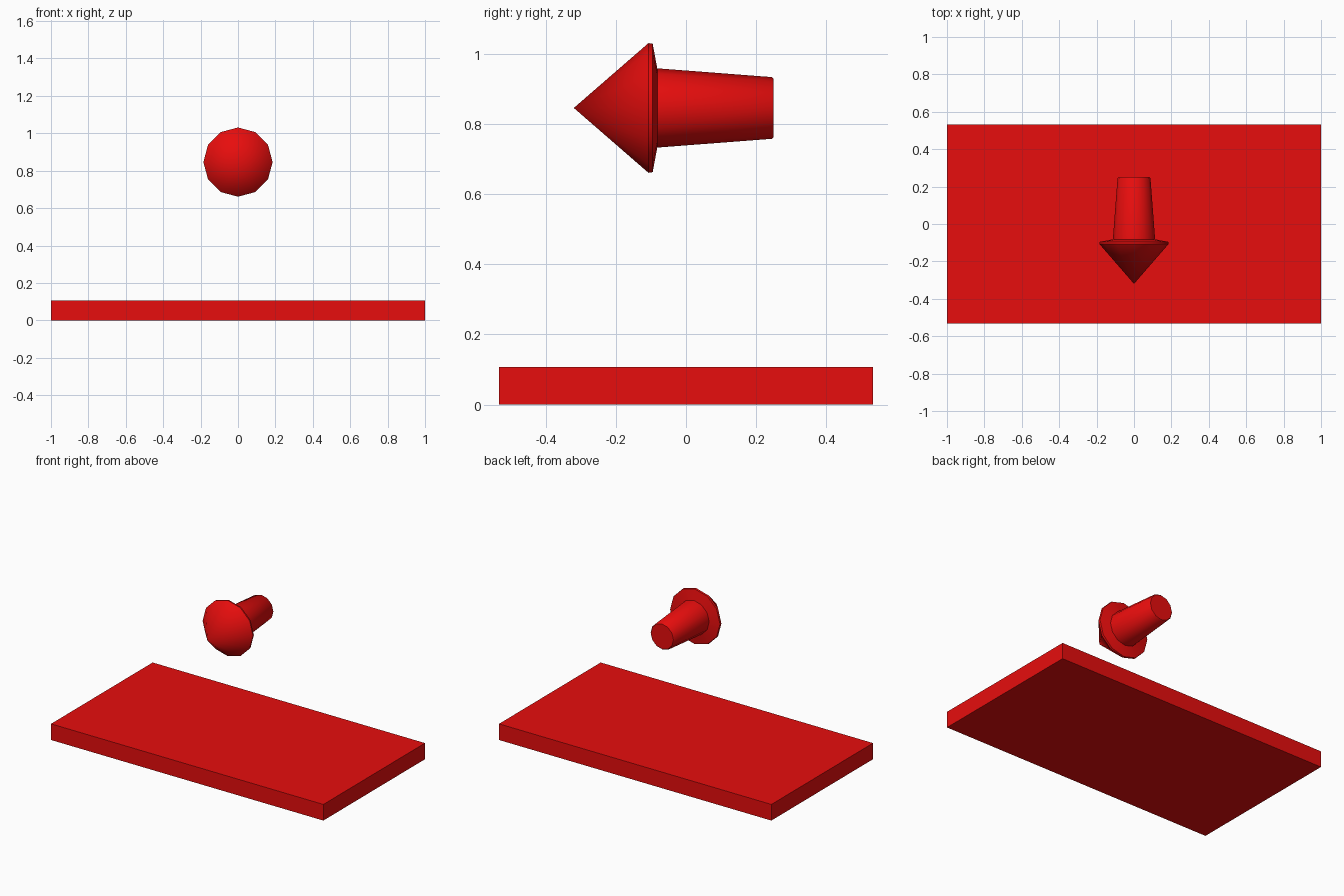
import bpy, bmesh
from math import sin, cos, pi, radians

if "Cube" in bpy.data.objects:
    bpy.data.objects.remove(bpy.data.objects["Cube"])

red = bpy.data.materials.new("red")
red.diffuse_color = (0.8, 0.004, 0.004, 1)
red.use_nodes = True
red.node_tree.nodes["Principled BSDF"].inputs["Base Color"].default_value = red.diffuse_color


def add_object(name, bm):
    bmesh.ops.recalc_face_normals(bm, faces=bm.faces)
    mesh = bpy.data.meshes.new(name)
    bm.to_mesh(mesh)
    bm.free()
    mesh.materials.append(red)
    obj = bpy.data.objects.new(name, mesh)
    bpy.context.collection.objects.link(obj)
    return obj


# Flat base slab
bm = bmesh.new()
bmesh.ops.create_cube(bm, size=1)
for v in bm.verts:
    v.co = (v.co.x * 2, v.co.y * 1.066, (v.co.z + 0.5) * 0.107)
add_object("base_slab", bm)

# Floating arrow pointing forward: 12-sided lathe along y, (y, radius) profile
SIDES, HEIGHT = 12, 0.846
profile = [(-0.107, 0.185), (-0.095, 0.183), (-0.082, 0.113),
           (0.245, 0.088), (0.25, 0.083)]
bm = bmesh.new()
tip = bm.verts.new((0, -0.32, HEIGHT))
rings = [[bm.verts.new((r * cos(2 * pi * i / SIDES), y,
                        HEIGHT + r * sin(2 * pi * i / SIDES)))
          for i in range(SIDES)] for y, r in profile]
for i in range(SIDES):
    j = (i + 1) % SIDES
    bm.faces.new((tip, rings[0][i], rings[0][j]))
    for a, b in zip(rings, rings[1:]):
        bm.faces.new((a[i], b[i], b[j], a[j]))
bm.faces.new(rings[-1])
arrow = add_object("arrow", bm)

bpy.context.view_layer.objects.active = arrow
arrow.select_set(True)
bpy.ops.object.shade_smooth_by_angle(angle=radians(40))
